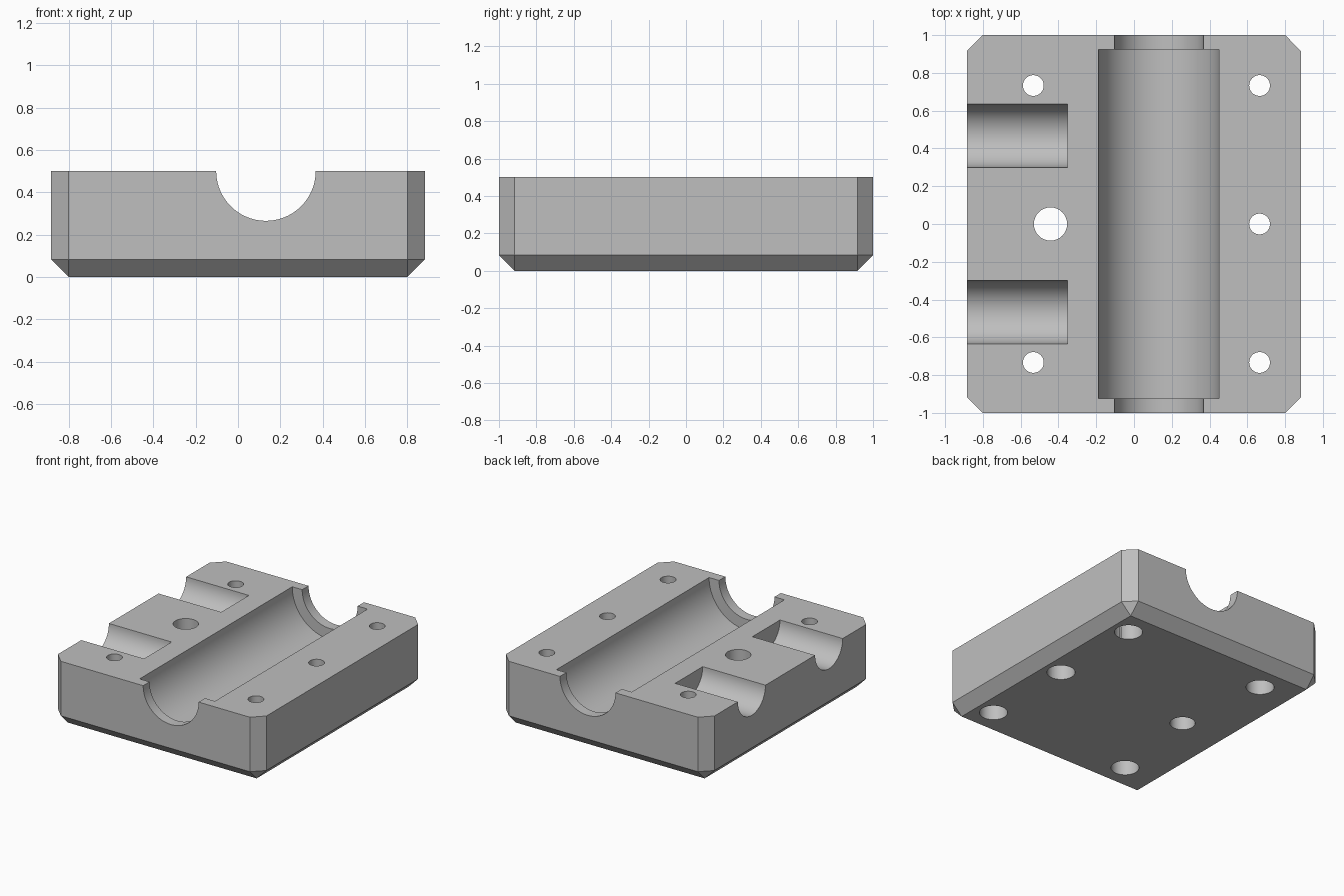
import bpy
import bmesh
from math import pi, radians
from mathutils import Matrix, Vector

default = bpy.data.objects.get("Cube")
if default:
    bpy.data.objects.remove(default, do_unlink=True)

HALF_X, HALF_Y, HEIGHT, CHAMFER = 0.883, 1.0, 0.5, 0.083

# Single plain grey finish
grey = bpy.data.materials.new("plain grey")
grey.use_nodes = True
color = (0.52, 0.52, 0.52, 1)
grey.diffuse_color = color
grey.node_tree.nodes["Principled BSDF"].inputs["Base Color"].default_value = color


def make_object(name, bm):
    mesh = bpy.data.meshes.new(name)
    bm.to_mesh(mesh)
    bm.free()
    mesh.materials.append(grey)
    obj = bpy.data.objects.new(name, mesh)
    bpy.context.collection.objects.link(obj)
    return obj


# Block with chamfered upright corners and bottom rim
bm = bmesh.new()
bmesh.ops.create_cube(bm, size=1, matrix=Matrix.Translation((0, 0, HEIGHT / 2))
                      @ Matrix.Diagonal((2 * HALF_X, 2 * HALF_Y, HEIGHT, 1)))
edges = [e for e in bm.edges if min(v.co.z for v in e.verts) < 0.01]
bmesh.ops.bevel(bm, geom=edges, offset=CHAMFER, offset_type='OFFSET',
                segments=1, affect='EDGES', profile=0.5)
block = make_object("bearing_block", bm)


def cut_cylinder(name, radius, start, end, sides=64):
    """Remove a round bore running from start to end."""
    start, end = Vector(start), Vector(end)
    axis = end - start
    turn = Vector((0, 0, 1)).rotation_difference(axis).to_matrix().to_4x4()
    bm = bmesh.new()
    bmesh.ops.create_cone(bm, cap_ends=True, segments=sides, radius1=radius,
                          radius2=radius, depth=axis.length,
                          matrix=Matrix.Translation((start + end) / 2) @ turn)
    cutter = make_object(name, bm)
    cutter.hide_render = True
    mod = block.modifiers.new(name, 'BOOLEAN')
    mod.operation = 'DIFFERENCE'
    mod.solver = 'EXACT'
    mod.object = cutter
    bpy.ops.object.modifier_apply(modifier=mod.name)
    bpy.data.objects.remove(cutter, do_unlink=True)


bpy.ops.object.select_all(action='DESELECT')
block.select_set(True)
bpy.context.view_layer.objects.active = block

# Long half-round channel with narrower mouths at both ends
GROOVE_X = 0.132
cut_cylinder("channel_mouth", 0.235, (GROOVE_X, -1.2, HEIGHT), (GROOVE_X, 1.2, HEIGHT), 96)
cut_cylinder("channel", 0.319, (GROOVE_X, -0.923, HEIGHT), (GROOVE_X, 0.923, HEIGHT), 96)

# Two half-round side pockets
for y in (-0.467, 0.467):
    cut_cylinder("side_pocket", 0.167, (-1.1, y, HEIGHT), (-0.352, y, HEIGHT))

# Bolt holes, counterbored from below
for x, y in ((-0.533, -0.733), (-0.533, 0.733), (0.665, -0.733), (0.665, 0), (0.665, 0.733)):
    cut_cylinder("bolt_hole", 0.055, (x, y, -0.1), (x, y, HEIGHT + 0.1), 48)
    cut_cylinder("counterbore", 0.098, (x, y, -0.1), (x, y, 0.25), 48)

# Plain centre hole
cut_cylinder("centre_hole", 0.088, (-0.442, 0, -0.1), (-0.442, 0, HEIGHT + 0.1), 48)

bpy.ops.object.shade_smooth_by_angle(angle=radians(25))
